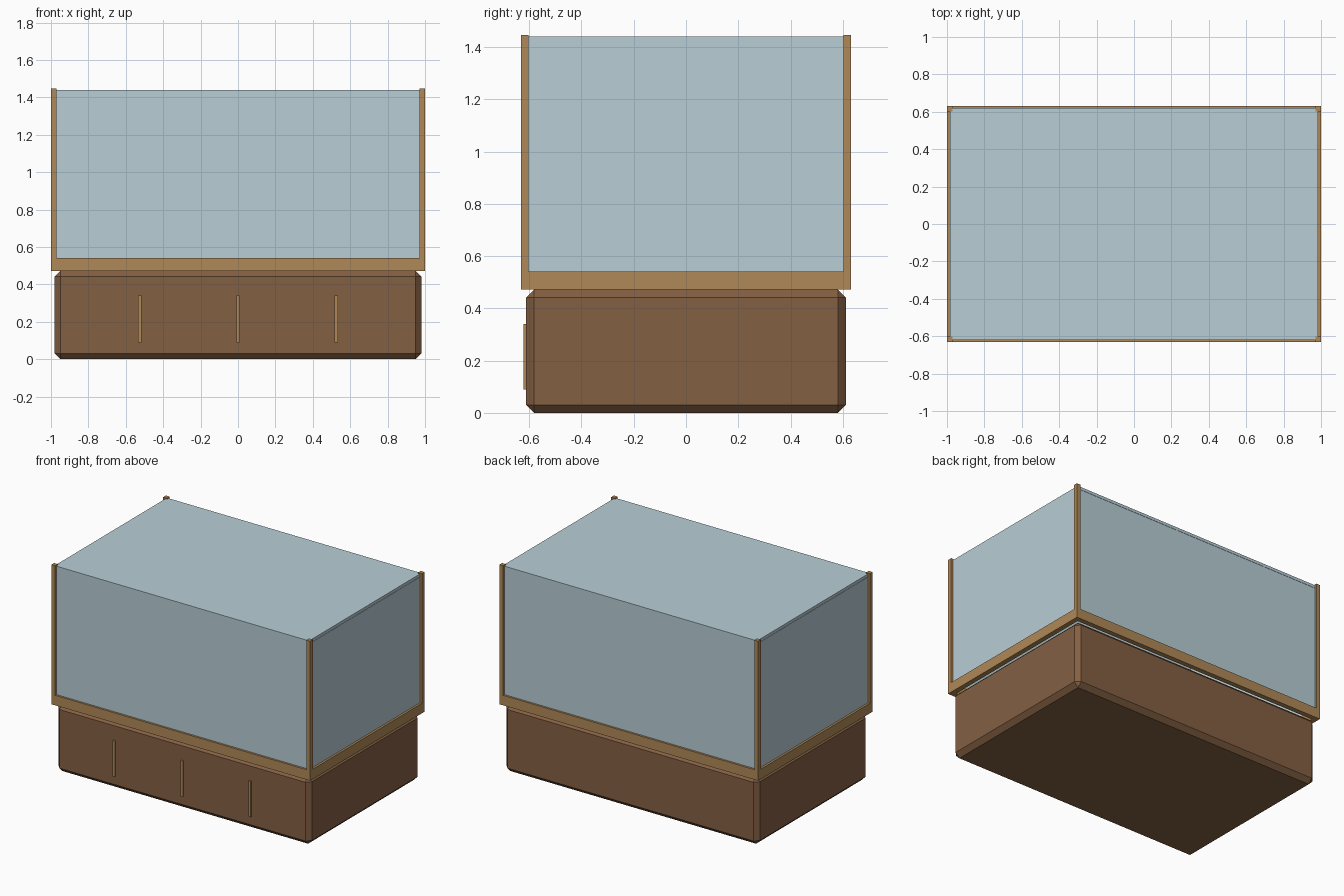
import bpy

if "Cube" in bpy.data.objects:
    bpy.data.objects.remove(bpy.data.objects["Cube"])

def material(name, rgb):
    m = bpy.data.materials.new(name)
    m.diffuse_color = (*rgb, 1)
    m.use_nodes = True
    m.node_tree.nodes["Principled BSDF"].inputs["Base Color"].default_value = m.diffuse_color
    return m

dark_wood = material("dark_wood", (0.23, 0.115, 0.055))
light_wood = material("light_wood", (0.43, 0.25, 0.095))
glass = material("pale_glass", (0.48, 0.62, 0.67))

def box(name, lo, hi, mat, chamfer=0):
    """Box between two opposite corners, optionally chamfered."""
    centre = [(a + b) / 2 for a, b in zip(lo, hi)]
    bpy.ops.mesh.primitive_cube_add(size=1, location=centre)
    ob = bpy.context.object
    ob.name = name
    ob.scale = [b - a for a, b in zip(lo, hi)]
    bpy.ops.object.transform_apply(location=False, rotation=False, scale=True)
    ob.data.materials.append(mat)
    if chamfer:
        mod = ob.modifiers.new("chamfer", "BEVEL")
        mod.width = chamfer
        mod.segments = 1
    return ob

# Cabinet with chamfered edges
box("cabinet", (-0.98, -0.613, 0), (0.98, 0.613, 0.472), dark_wood, 0.031)

# Three vertical pulls on the front
for i, x in enumerate((-0.525, 0, 0.525)):
    box(f"pull_{i + 1}", (x - 0.009, -0.622, 0.09), (x + 0.009, -0.605, 0.34), light_wood)

# Bottom rails: long ones front and back, short ones between
for s, side in ((-1, "front"), (1, "back")):
    y = sorted((s * 0.632, s * 0.597))
    box(f"{side}_rail", (-1, y[0], 0.472), (1, y[1], 0.542), light_wood)
for s, side in ((-1, "left"), (1, "right")):
    x = sorted((s * 1.0, s * 0.965))
    box(f"{side}_rail", (x[0], -0.597, 0.472), (x[1], 0.597, 0.542), light_wood)

# Corner posts
for sx, side in ((-1, "left"), (1, "right")):
    for sy, end in ((-1, "front"), (1, "back")):
        x = sorted((sx * 1.0, sx * 0.97))
        y = sorted((sy * 0.632, sy * 0.602))
        box(f"{end}_{side}_post", (x[0], y[0], 0.542), (x[1], y[1], 1.447), light_wood)

# Glass walls
for s, side in ((-1, "front"), (1, "back")):
    y = sorted((s * 0.618, s * 0.603))
    box(f"{side}_pane", (-0.97, y[0], 0.542), (0.97, y[1], 1.42), glass)
for s, side in ((-1, "left"), (1, "right")):
    x = sorted((s * 0.985, s * 0.97))
    box(f"{side}_pane", (x[0], -0.602, 0.542), (x[1], 0.602, 1.42), glass)

# Glass lid
box("lid", (-0.983, -0.62, 1.42), (0.983, 0.62, 1.44), glass)
